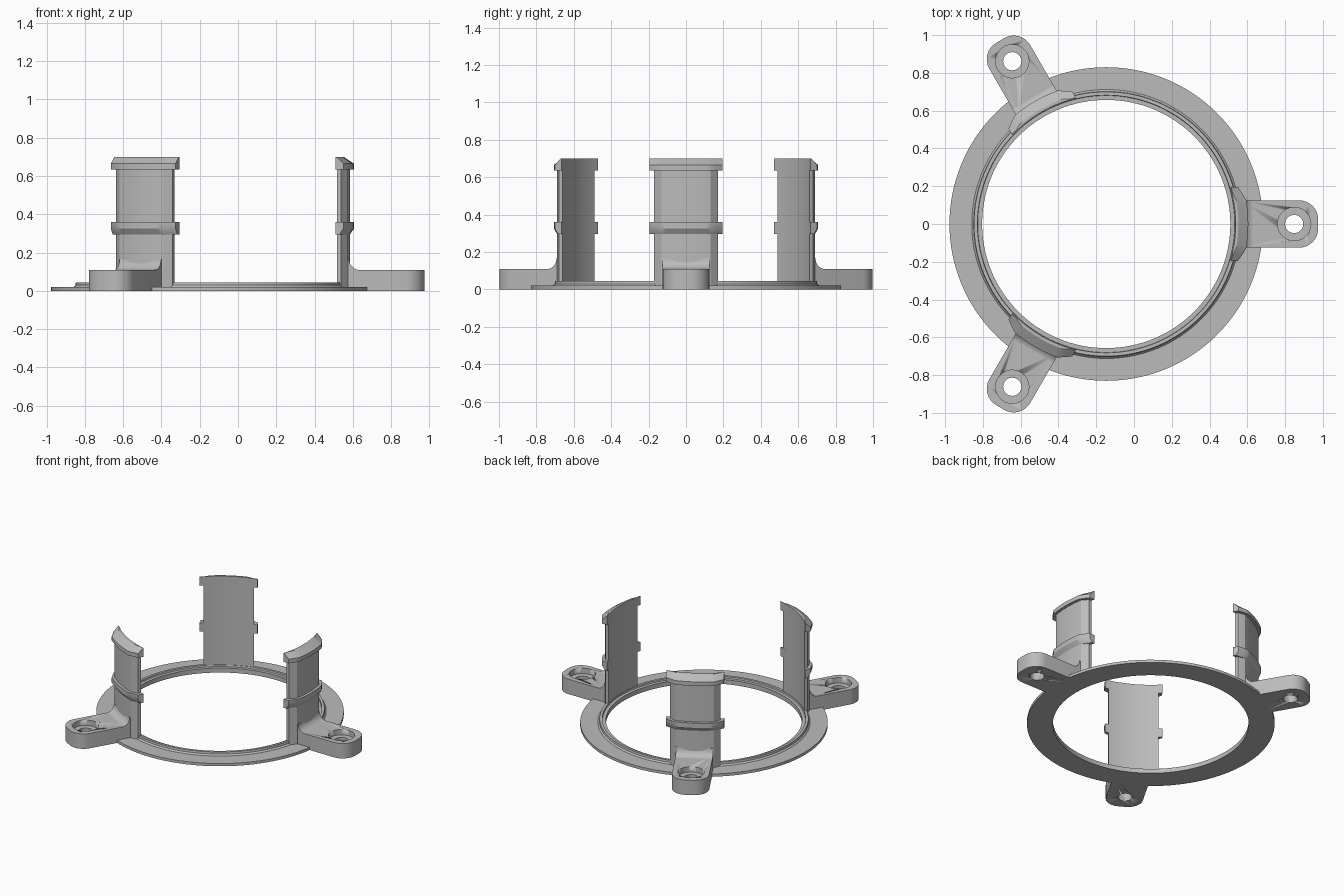
import bpy, bmesh, math
from mathutils import Matrix

if "Cube" in bpy.data.objects:
    bpy.data.objects.remove(bpy.data.objects["Cube"])

CX = -0.147            # ring centre on x
R_IN, R_OUT = 0.685, 0.732

grey = bpy.data.materials.new("plain grey")
grey.diffuse_color = (0.5, 0.5, 0.5, 1)
grey.use_nodes = True
grey.node_tree.nodes["Principled BSDF"].inputs["Base Color"].default_value = grey.diffuse_color


def finish(name, bm, angle=0.0, smooth=True):
    """Turn a bmesh into an object placed round the ring axis."""
    bmesh.ops.recalc_face_normals(bm, faces=bm.faces)
    me = bpy.data.meshes.new(name)
    bm.to_mesh(me)
    bm.free()
    me.materials.append(grey)
    ob = bpy.data.objects.new(name, me)
    bpy.context.collection.objects.link(ob)
    ob.matrix_world = Matrix.Translation((CX, 0, 0)) @ Matrix.Rotation(angle, 4, 'Z')
    if smooth:
        bpy.ops.object.select_all(action='DESELECT')
        ob.select_set(True)
        bpy.context.view_layer.objects.active = ob
        bpy.ops.object.shade_smooth_by_angle(angle=math.radians(30))
    return ob


def skin(bm, rows, closed=False):
    """Join equal closed sections; cap the ends unless the sweep is closed."""
    n, m = len(rows), len(rows[0])
    for i in range(n if closed else n - 1):
        a, b = rows[i], rows[(i + 1) % n]
        for j in range(m):
            k = (j + 1) % m
            bm.faces.new((a[j], a[k], b[k], b[j]))
    if not closed:
        bm.faces.new(rows[0])
        bm.faces.new(rows[-1])


def lathe(name, profile, steps, offset=0.0, angle=0.0, smooth=True):
    bm = bmesh.new()
    rows = []
    for i in range(steps):
        t = math.tau * i / steps
        rows.append([bm.verts.new((offset + r * math.cos(t), r * math.sin(t), z)) for r, z in profile])
    skin(bm, rows, closed=True)
    return finish(name, bm, angle, smooth)


def arc_band(name, profile, half, flat, taper, angle):
    """Sweep a radius/height section along the ring, thinning beyond the flat part."""
    bm = bmesh.new()
    ys = [-half, -(half + flat) / 2] + [flat * i / 6 for i in range(-6, 7)] + [(half + flat) / 2, half]
    rows = []
    for y in ys:
        cut = taper * max(0.0, (abs(y) - flat) / (half - flat))
        row = []
        for r, z in profile:
            q = max(r - cut, R_IN + 0.004) if r > R_IN else r
            row.append(bm.verts.new((math.sqrt(q * q - y * y), y, z)))
        rows.append(row)
    skin(bm, rows)
    return finish(name, bm, angle)


def prism(name, bottom, top, angle):
    bm = bmesh.new()
    skin(bm, [[bm.verts.new(p) for p in bottom], [bm.verts.new(p) for p in top]])
    return finish(name, bm, angle)


# Base ring: thin flange with a stepped inner lip
lathe("base_ring", [(0.657, 0), (0.83, 0), (0.83, 0.02), (0.712, 0.02), (0.702, 0.03),
                    (0.70, 0.045), (0.682, 0.045), (0.68, 0.033), (0.657, 0.033)], 128)

# Section shapes shared by the three posts
post = [(R_IN, 0.02), (R_IN, 0.66), (R_OUT, 0.66), (R_OUT, 0.02)]
ridge = [(R_IN, 0.295), (R_IN, 0.36), (0.752, 0.36), (0.752, 0.325), (R_OUT, 0.295)]
cap = [(R_IN, 0.635), (R_IN, 0.70), (0.70, 0.70), (0.752, 0.665), (0.752, 0.635)]

# Tab plan: straight sides and rounded outer corners
plan = [(0.71, -0.125)]
for cy, start in ((-0.025, -90), (0.025, 0)):
    for i in range(9):
        a = math.radians(start + 90 * i / 8)
        plan.append((1.022 + 0.1 * math.cos(a), cy + 0.1 * math.sin(a)))
plan.append((0.71, 0.125))

# Concave fillet section between post and tab
fillet = [(0.71, 0.10), (0.71, 0.165)]
for i in range(9):
    a = math.radians(180 + 90 * i / 8)
    fillet.append((0.785 + 0.058 * math.cos(a), 0.167 + 0.058 * math.sin(a)))
fillet.append((0.785, 0.10))

for i in range(3):
    ang = math.tau * i / 3
    arc_band(f"post_{i}", post, 0.17, 0.13, 0.026, ang)
    arc_band(f"ridge_{i}", ridge, 0.195, 0.13, 0.028, ang)
    arc_band(f"cap_{i}", cap, 0.195, 0.13, 0.028, ang)
    prism(f"fillet_{i}", [(x, -0.125, z) for x, z in fillet],
          [(x, 0.125, z) for x, z in fillet], ang)

    # Mounting tab with a counterbored screw hole
    tab = prism(f"mounting_tab_{i}", [(x, y, 0) for x, y in plan],
                [(x, y, 0.11) for x, y in plan], ang)
    bm = bmesh.new()
    rows = []
    for r, z in ((0.048, -0.05), (0.048, 0.07), (0.088, 0.07), (0.088, 0.2)):
        rows.append([bm.verts.new((0.995 + r * math.cos(math.tau * k / 40),
                                   r * math.sin(math.tau * k / 40), z)) for k in range(40)])
    skin(bm, rows)
    cutter = finish(f"hole_cutter_{i}", bm, ang)
    cutter.hide_render = True
    cutter.hide_set(True)
    mod = tab.modifiers.new("screw_hole", 'BOOLEAN')
    mod.operation = 'DIFFERENCE'
    mod.solver = 'EXACT'
    mod.object = cutter
